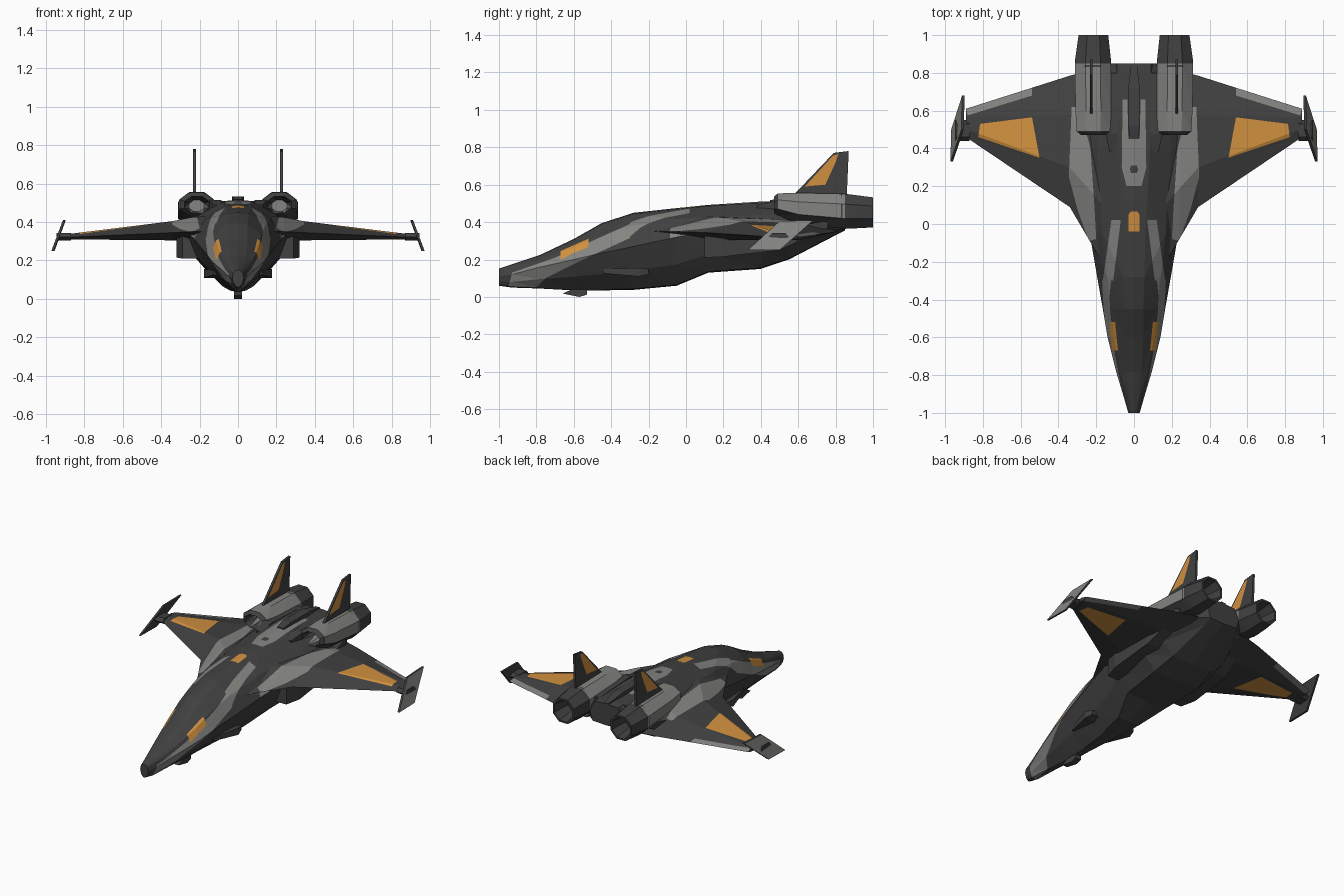
import bpy, bmesh, math
from mathutils import Vector

if "Cube" in bpy.data.objects:
    bpy.data.objects.remove(bpy.data.objects["Cube"])


def material(name, rgb):
    m = bpy.data.materials.new(name)
    m.diffuse_color = (*rgb, 1)
    m.use_nodes = True
    m.node_tree.nodes["Principled BSDF"].inputs["Base Color"].default_value = m.diffuse_color
    return m


MATS = [material("dark grey", (.052, .052, .052)),
        material("light grey", (.23, .23, .22)),
        material("orange", (.64, .28, .05))]
DARK, GREY, ORANGE = 0, 1, 2


def loft(rings, mat=DARK):
    """Closed skin through rings of equal length; faces on the mirror plane are removed."""
    bm = bmesh.new()
    vs = [[bm.verts.new(p) for p in r] for r in rings]
    n = len(vs[0])
    for a, b in zip(vs, vs[1:]):
        for i in range(n):
            bm.faces.new((a[i], a[(i + 1) % n], b[(i + 1) % n], b[i]))
    bm.faces.new(vs[0])
    bm.faces.new(vs[-1])
    bmesh.ops.recalc_face_normals(bm, faces=bm.faces[:])
    mid = [f for f in bm.faces if all(abs(v.co.x) < 1e-6 for v in f.verts)]
    bmesh.ops.delete(bm, geom=mid, context='FACES')
    bmesh.ops.triangulate(bm, faces=bm.faces[:])
    for f in bm.faces:
        f.material_index = mat
    bm.normal_update()
    return bm


def inside(x, y, poly):
    hit = False
    for (ax, ay), (bx, by) in zip(poly, poly[1:] + poly[:1]):
        if (ay > y) != (by > y) and x < ax + (y - ay) * (bx - ax) / (by - ay):
            hit = not hit
    return hit


def paint(bm, mat, poly, axes=(0, 1), facing=lambda n: n.z > .05):
    """Cut a projected outline into the skin and colour the faces inside it."""
    i, j = axes

    def touched():
        out = []
        for f in bm.faces:
            if not facing(f.normal):
                continue
            if all(min(v.co[k] for v in f.verts) <= max(p[q] for p in poly) and
                   max(v.co[k] for v in f.verts) >= min(p[q] for p in poly)
                   for q, k in enumerate(axes)):
                out.append(f)
        return out
    for a, b in zip(poly, poly[1:] + poly[:1]):
        no, co = Vector((0, 0, 0)), Vector((0, 0, 0))
        no[i], no[j] = b[1] - a[1], a[0] - b[0]
        co[i], co[j] = a
        faces = touched()
        edges = list({e for f in faces for e in f.edges})
        verts = list({v for f in faces for v in f.verts})
        bmesh.ops.bisect_plane(bm, geom=verts + edges + faces, dist=1e-6,
                               plane_co=co, plane_no=no.normalized())
        bm.normal_update()
    for f in touched():
        c = f.calc_center_median()
        if inside(c[i], c[j], poly):
            f.material_index = mat


def finish(bm, name):
    me = bpy.data.meshes.new(name)
    bm.to_mesh(me)
    bm.free()
    for m in MATS:
        me.materials.append(m)
    ob = bpy.data.objects.new(name, me)
    bpy.context.collection.objects.link(ob)
    ob.modifiers.new("mirror", 'MIRROR').use_clip = True
    return ob


def box_rings(stations):
    return [[(a, y, c), (b, y, c), (b, y, d), (a, y, d)] for y, a, b, c, d in stations]


def oct_ring(y, x, z, rx, rz):
    k = math.pi / 8
    return [(x + rx * math.cos(k + i * 2 * k) * 1.06, y, z + rz * math.sin(k + i * 2 * k) * 1.06)
            for i in range(8)]


STRAKE = [(.20, -.08), (.24, -.09), (.30, .08), (.345, .25), (.33, .62),
          (.29, .62), (.23, .40), (.21, .10)]

# fuselage: y, half width, widest z, bottom z, top z, top half width, bottom half width
SECTIONS = [(-1.0, .03, .11, .06, .152, .015, .012), (-.93, .05, .12, .05, .175, .025, .02),
            (-.78, .095, .16, .045, .225, .04, .02), (-.6, .14, .20, .035, .31, .05, .02),
            (-.45, .165, .235, .035, .395, .05, .025), (-.28, .195, .27, .038, .45, .055, .04),
            (-.05, .235, .32, .06, .475, .06, .08), (.12, .27, .35, .13, .492, .07, .15),
            (.4, .30, .36, .15, .51, .085, .17), (.55, .29, .37, .2, .515, .085, .15),
            (.8, .20, .40, .33, .505, .09, .1), (.85, .12, .42, .355, .5, .09, .1)]
rings = []
for y, w, zm, zb, zt, wt, bw in SECTIONS:
    bulge = .12 if y < 0 else .03
    lift = bulge * (zt - zm)
    rings.append([(0, y, zb), (bw, y, zb + .005),
                  ((bw + w) / 2 + .1 * (w - bw), y, (zb + zm) / 2 - .06 * (zm - zb)),
                  (w, y, zm),
                  ((w + wt) / 2 + bulge * (w - wt), y, (zm + zt) / 2 + lift),
                  (wt, y, zt - .006), (0, y, zt)])
hull = loft(rings)
side = lambda n: n.x > .1
paint(hull, GREY, [(-.95, .05), (-.93, .13), (-.7, .21), (-.5, .30), (-.3, .39),
                   (-.3, .315), (-.55, .20), (-.75, .10), (-.8, .05)], (1, 2), side)
paint(hull, GREY, [(.11, -.3), (.165, -.3), (.12, .02), (.07, .02)])
paint(hull, ORANGE, [(.085, -.67), (.115, -.67), (.13, -.52), (.10, -.52)])
paint(hull, GREY, STRAKE)
paint(hull, GREY, [(-.01, .2), (.04, .2), (.065, .3), (.06, .66), (.035, .66), (.03, .45), (-.01, .45)])
paint(hull, ORANGE, [(-.01, -.04), (.03, -.04), (.03, .05), (.018, .065), (-.01, .065)])
paint(hull, DARK, [(-.01, .27), (.015, .27), (.022, .29), (.015, .31), (-.01, .31)])
finish(hull, "fuselage")

# wings: x, leading y, trailing y, top z, bottom z
rings = []
for x, a, b, t, u in [(.17, -.2, .82, .43, .30), (.24, -.08, .81, .425, .30),
                      (.34, .09, .785, .405, .305), (.89, .46, .61, .337, .31)]:
    c, m = b - a, u + .4 * (t - u)
    rings.append([(x, a, m), (x, a + .3 * c, t), (x, a + .7 * c, t - .1 * (t - u)),
                  (x, b, m), (x, a + .75 * c, u), (x, a + .25 * c, u)])
wing = loft(rings)
paint(wing, GREY, STRAKE)
paint(wing, GREY, [(.54, .68), (.88, .575), (.90, .63), (.54, .75)], facing=lambda n: abs(n.z) > .2)
paint(wing, ORANGE, [(.50, .35), (.825, .46), (.815, .53), (.54, .565)], facing=lambda n: abs(n.z) > .2)
finish(wing, "wing")

# wing tip joints and slanted winglets
finish(loft([[(x, .44, .322), (x, .46, .342), (x, .53, .342), (x, .55, .322), (x, .53, .305), (x, .46, .305)]
             for x in (.87, .945)]), "winglet_joint")
outline = [(.972, .33, .25), (.968, .50, .25), (.91, .68, .41), (.914, .50, .405)]
winglet = loft([[(x - d, y, z) for x, y, z in outline] for d in (0, .013)])
for f in winglet.faces:
    f.material_index = GREY if f.normal.x > .5 else DARK
finish(winglet, "winglet")

# engine nacelles with hollow inlet and nozzle
nacelle = loft([oct_ring(*s) for s in [
    (.58, .215, .485, .04, .03), (.47, .215, .49, .065, .045), (.49, .215, .495, .09, .06),
    (.60, .215, .475, .097, .083), (.85, .217, .458, .098, .095)]], GREY)
for f in nacelle.faces:
    if f.calc_center_median().y < .515 or f.normal.z < -.6:
        f.material_index = DARK
finish(nacelle, "engine_nacelle")
finish(loft([oct_ring(*s) for s in [
    (.83, .217, .458, .098, .096), (.87, .217, .457, .097, .094), (1.0, .215, .452, .08, .082),
    (1.0, .215, .452, .068, .07), (.88, .215, .455, .05, .05)]]), "engine_nozzle")

# tail fins
fin_outline = [(.58, .55), (.79, .77), (.87, .78), (.86, .55)]
fin = loft([[(x, y, z) for y, z in fin_outline] for x in (.219, .234)])
paint(fin, ORANGE, [(.635, .59), (.785, .755), (.815, .765), (.80, .72), (.745, .60)], (1, 2),
      lambda n: abs(n.x) > .5)
finish(fin, "tail_fin")

# lower intake trunks under the wing roots
finish(loft(box_rings([(.10, .17, .29, .21, .34), (.2, .17, .32, .215, .34),
                       (.5, .17, .315, .25, .36), (.76, .16, .28, .37, .41)])), "intake_trunk")
# cheek pods
finish(loft(box_rings([(-.44, .09, .125, .125, .15), (-.25, .10, .178, .11, .155),
                       (-.2, .11, .165, .12, .15)])), "cheek_pod")
# dorsal rib and rear deck blocks
finish(loft(box_rings([(.45, 0, .022, .49, .517), (.52, 0, .03, .49, .532),
                       (.72, 0, .03, .49, .532), (.85, 0, .015, .47, .505)])), "dorsal_rib")
finish(loft(box_rings([(.38, .09, .13, .42, .49), (.48, .085, .15, .42, .515),
                       (.8, .085, .15, .40, .50)])), "engine_mount")
# chin sensor blade
finish(loft([[(x, -.66, .018), (x, -.6, .045), (x, -.53, .042), (x, -.53, .012), (x, -.57, 0)]
             for x in (0, .02)]), "chin_sensor")
